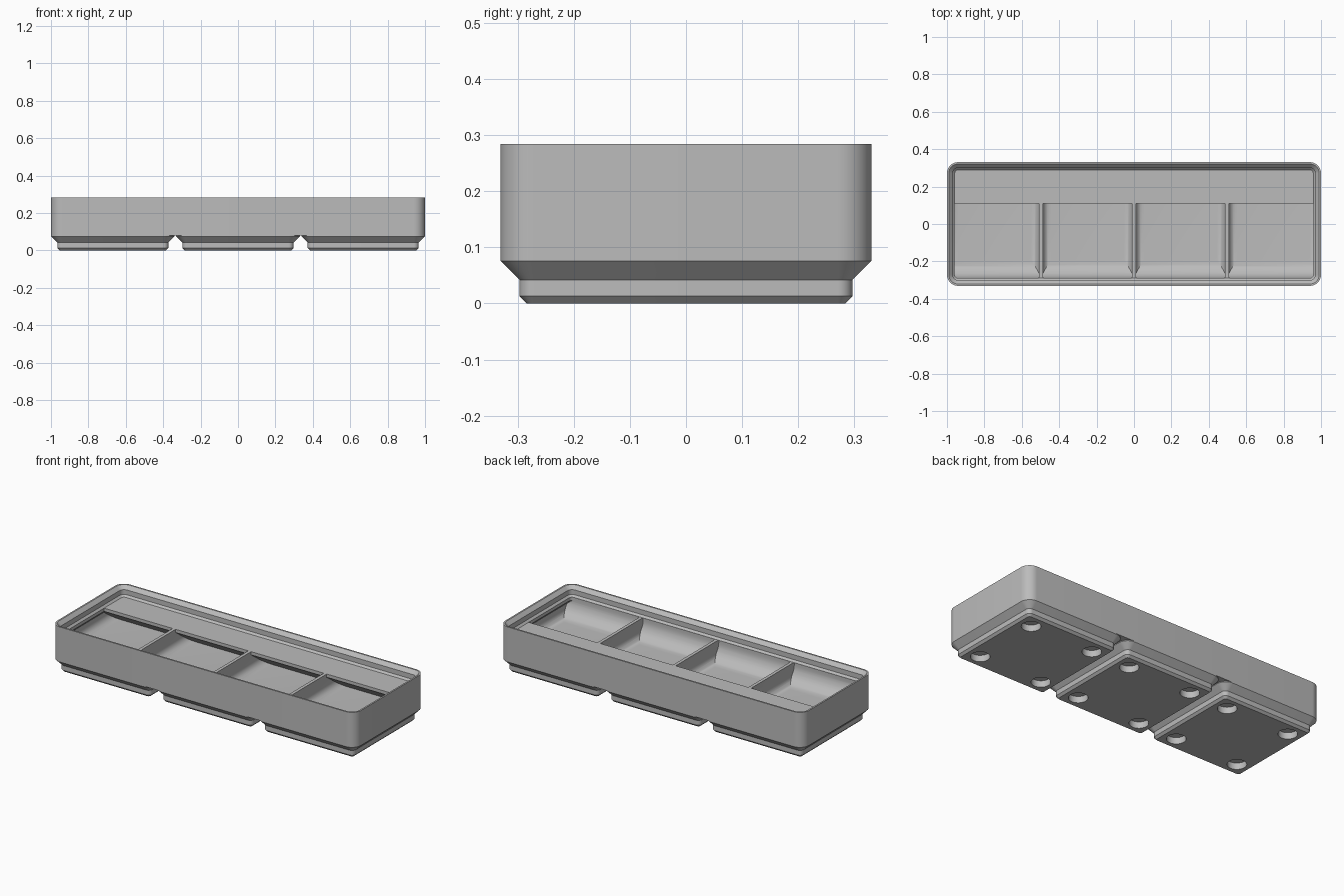
import bpy, bmesh
from math import sin, cos, pi

if "Cube" in bpy.data.objects:
    bpy.data.objects.remove(bpy.data.objects["Cube"])

S = 2 / 125.5                  # millimetres to scene units
HX, HY, R = 62.75, 20.75, 3.75  # outer half sizes and corner radius
FLOOR, TOP = 7, 14             # compartment floor and divider top

grey = bpy.data.materials.new("plain grey")
grey.use_nodes = True
colour = (0.5, 0.5, 0.5, 1)
grey.diffuse_color = colour
grey.node_tree.nodes["Principled BSDF"].inputs["Base Color"].default_value = colour


def finish(name, bm):
    bmesh.ops.recalc_face_normals(bm, faces=bm.faces)
    bmesh.ops.scale(bm, vec=(S, S, S), verts=bm.verts)
    mesh = bpy.data.meshes.new(name)
    bm.to_mesh(mesh)
    bm.free()
    mesh.materials.append(grey)
    ob = bpy.data.objects.new(name, mesh)
    bpy.context.collection.objects.link(ob)
    return ob


def rounded_rect(hx, hy, r, cx, n=10):
    pts = []
    for k, (sx, sy) in enumerate([(1, 1), (-1, 1), (-1, -1), (1, -1)]):
        for i in range(n + 1):
            a = (k + i / n) * pi / 2
            pts.append((cx + sx * (hx - r) + r * cos(a), sy * (hy - r) + r * sin(a)))
    return pts


def loft(bm, hx, hy, r, profile, cx=0):
    """Stack rounded rectangles; profile holds (inset, height) pairs."""
    rings = []
    for inset, z in profile:
        pts = rounded_rect(hx - inset, hy - inset, max(r - inset, 0.05), cx)
        rings.append([bm.verts.new((x, y, z)) for x, y in pts])
    count = len(rings[0])
    for a, b in zip(rings, rings[1:]):
        for i in range(count):
            j = (i + 1) % count
            bm.faces.new((a[i], a[j], b[j], b[i]))
    bm.faces.new(rings[0])
    bm.faces.new(rings[-1])


def prism(name, profile):
    """Run a side profile of (y, z) points along the whole width."""
    bm = bmesh.new()
    face = bm.faces.new([bm.verts.new((-HX, y, z)) for y, z in profile])
    new = bmesh.ops.extrude_face_region(bm, geom=[face])["geom"]
    moved = [v for v in new if isinstance(v, bmesh.types.BMVert)]
    bmesh.ops.translate(bm, verts=moved, vec=(2 * HX, 0, 0))
    return finish(name, bm)


def boolean(target, tool, operation):
    mod = target.modifiers.new("cut", "BOOLEAN")
    mod.operation, mod.object, mod.solver = operation, tool, "EXACT"
    bpy.context.view_layer.objects.active = target
    bpy.ops.object.modifier_apply(modifier=mod.name)
    bpy.data.objects.remove(tool)


def smooth(ob):
    bpy.ops.object.select_all(action="DESELECT")
    ob.select_set(True)
    bpy.context.view_layer.objects.active = ob
    bpy.ops.object.shade_smooth_by_angle(angle=pi / 6)


# Outer body with the stepped stacking lip
bm = bmesh.new()
loft(bm, HX, HY, R, [(0, 5), (0, 17.8), (0.6, 17.8), (1.9, 16.5), (1.9, 14.7), (2.6, TOP)])
tray = finish("tray_body", bm)

# Four compartments with rounded corners and floor edges
bm = bmesh.new()
fillet = 2.8
curve = [(fillet * (1 - sin(a)), FLOOR + fillet * (1 - cos(a)))
         for a in [i * pi / 16 for i in range(9)]]
for i in range(4):
    loft(bm, 15, HY - 0.95, fillet, curve + [(0, TOP + 0.3)], cx=(i - 1.5) * 31.2)
cavity = finish("compartment_cutter", bm)

# Walls thicken under the lip
bm = bmesh.new()
loft(bm, HX, HY, R, [(0.9, 6), (0.9, 11.1), (2.6, 12.8), (2.6, TOP + 0.5)])
boolean(cavity, finish("lip_support", bm), "INTERSECT")

# Label shelf along the back
shelf = [(6.9, 15), (6.9, 12.8), (15.4, 6.6), (20.5, 6.6), (20.5, 15)]
boolean(cavity, prism("label_shelf", shelf), "DIFFERENCE")

# Curved scoop along the front
front, radius = -18.12, 6
scoop = [(-20.5, 6), (-20.5, 15), (front, 15)]
for i in range(13):
    a = i * pi / 24
    scoop.append((front + radius * (1 - cos(a)), FLOOR + radius * (1 - sin(a))))
scoop.append((front + radius, 6))
boolean(cavity, prism("front_scoop", scoop), "DIFFERENCE")
boolean(tray, cavity, "DIFFERENCE")
smooth(tray)

# Three stepped feet, each with four round magnet holes
for name, cx in (("right_foot", -42), ("middle_foot", 0), ("left_foot", 42)):
    bm = bmesh.new()
    loft(bm, HY, HY, R, [(2.95, 0), (2.15, 0.8), (2.15, 2.6), (0, 4.75), (0, 5)], cx)
    foot = finish(name, bm)
    bm = bmesh.new()
    for sx in (-13, 13):
        for sy in (-13, 13):
            hole = bmesh.ops.create_cone(bm, cap_ends=True, segments=40, radius1=3.25,
                                         radius2=3.25, depth=4.8)
            bmesh.ops.translate(bm, verts=hole["verts"], vec=(cx + sx, sy, 0))
    boolean(foot, finish("magnet_hole_cutter", bm), "DIFFERENCE")
    smooth(foot)
